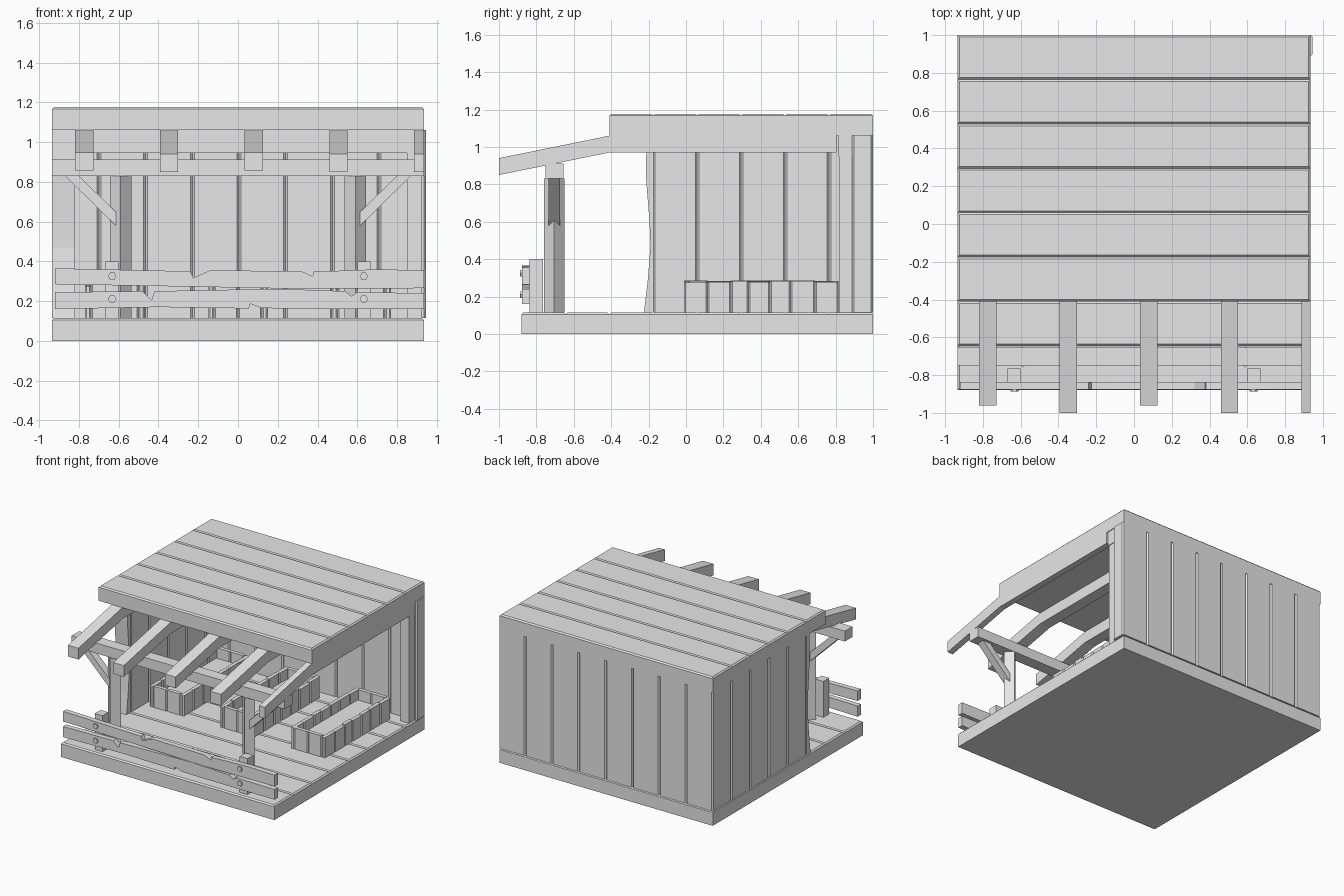
import bpy, bmesh, random
from math import pi
from mathutils import Matrix, Vector

random.seed(4)
if "Cube" in bpy.data.objects:
    bpy.data.objects.remove(bpy.data.objects["Cube"])

grey = bpy.data.materials.new("plain_grey")
grey.use_nodes = True
grey.diffuse_color = (0.8, 0.8, 0.8, 1)
grey.node_tree.nodes["Principled BSDF"].inputs["Base Color"].default_value = (0.8, 0.8, 0.8, 1)


def finish(name, bm):
    bmesh.ops.recalc_face_normals(bm, faces=bm.faces)
    mesh = bpy.data.meshes.new(name)
    bm.to_mesh(mesh)
    bm.free()
    mesh.materials.append(grey)
    ob = bpy.data.objects.new(name, mesh)
    bpy.context.collection.objects.link(ob)
    return ob


def add_box(bm, x, y, z, bevel=0, rule=None):
    """Box between ranges; edges passing the rule get a chamfer."""
    part = bmesh.new()
    bmesh.ops.create_cube(part, size=1)
    for v in part.verts:
        for i, (lo, hi) in enumerate((x, y, z)):
            v.co[i] = hi if v.co[i] > 0 else lo
    if bevel:
        edges = [e for e in part.edges if rule(*[v.co for v in e.verts])]
        bmesh.ops.bevel(part, geom=edges, offset=bevel, segments=1, affect='EDGES')
    temp = bpy.data.meshes.new("temp")
    part.to_mesh(temp)
    part.free()
    bm.from_mesh(temp)
    bpy.data.meshes.remove(temp)


def box(name, x, y, z):
    bm = bmesh.new()
    add_box(bm, x, y, z)
    return finish(name, bm)


def prism(name, outline, axis, lo, hi):
    """Extrude a 2D outline along an axis: x takes (y, z), y takes (x, z)."""
    bm = bmesh.new()
    place = (lambda a, b, t: (t, a, b)) if axis == 'x' else (lambda a, b, t: (a, t, b))
    face = bm.faces.new([bm.verts.new(place(a, b, lo)) for a, b in outline])
    out = bmesh.ops.extrude_face_region(bm, geom=[face])
    shift = Vector(place(0, 0, hi - lo))
    bmesh.ops.translate(bm, vec=shift, verts=[g for g in out["geom"] if isinstance(g, bmesh.types.BMVert)])
    return finish(name, bm)


W = 0.935          # half width
P = 0.235          # plank pitch
FLOOR = 0.115
EAVE = 1.06


def top_edge(a, b):
    return abs(a.z - b.z) < 1e-6 and a.z > (FLOOR - 0.001 if a.z < 0.5 else 1.1)


def upright_edge(a, b):
    return abs(a.z - b.z) > 0.1


# Plank floor and roof
for name, count, z in (("floor", 8, (0, FLOOR)), ("roof", 6, (EAVE, 1.177))):
    bm = bmesh.new()
    for i in range(count):
        add_box(bm, (-W, W), (1 - P * (i + 1), 1 - P * i), z, 0.01, top_edge)
    finish(name, bm)

# Back wall and side wall of upright planks
bm = bmesh.new()
for i in range(8):
    add_box(bm, (-W + P * i, -W + P * (i + 1)), (0.888, 1), (FLOOR, EAVE), 0.01, upright_edge)
finish("back_wall", bm)

bm = bmesh.new()
for i in range(5):
    add_box(bm, (-W, -0.82), (1 - P * (i + 1), 1 - P * i), (FLOOR, EAVE), 0.01, upright_edge)
finish("side_wall", bm)
prism("worn_wall_edge", [(-0.175, FLOOR), (-0.175, EAVE), (-0.21, EAVE), (-0.215, 0.85),
                         (-0.195, 0.6), (-0.19, 0.47), (-0.205, 0.28), (-0.225, FLOOR)], 'x', -W, -0.82)

# Bent rafters, the last one trimmed at the edge
for i in range(5):
    x = -0.82 + 0.4265 * i
    tip = -0.96 if i in (0, 2) else -1.0
    drop = (-0.41 - tip) * 0.203
    prism("rafter", [(0.805, 0.97), (0.805, EAVE), (-0.41, EAVE), (tip, EAVE - drop),
                     (tip, 0.97 - drop), (-0.41, 0.97)], 'x', x, min(x + 0.092, W))

# Ledger, rear corner post and front cross beam
box("ledger", (-0.82, W - 0.005), (0.815, 0.89), (0.945, EAVE))
box("rear_post", (0.85, 0.925), (0.82, 0.89), (FLOOR, 0.945))
box("cross_beam", (-W, W), (-0.75, -0.655), (0.83, 0.912))

for s in (-1, 1):
    # Diamond-set post with a diagonal brace
    bm = bmesh.new()
    bmesh.ops.create_cone(bm, cap_ends=True, segments=4, radius1=0.055, radius2=0.055, depth=0.715,
                          matrix=Matrix.Translation((s * 0.59, -0.705, FLOOR + 0.3575)))
    finish("front_post", bm)
    prism("brace", [(s * a, b) for a, b in ((0.87, 0.83), (0.80, 0.83), (0.60, 0.635), (0.60, 0.565))],
          'y', -0.735, -0.675)
    # Rail stub and bolts
    box("rail_stub", (s * 0.636 - 0.034, s * 0.636 + 0.034), (-0.838, -0.765), (FLOOR, 0.4))
    for z in (0.325, 0.21):
        bm = bmesh.new()
        bmesh.ops.create_cone(bm, cap_ends=True, segments=6, radius1=0.021, radius2=0.021, depth=0.03,
                              matrix=Matrix.Translation((s * 0.633, -0.872, z)) @ Matrix.Rotation(pi / 2, 4, 'X')
                              @ Matrix.Rotation(pi / 6, 4, 'Z'))
        finish("bolt", bm)

# Splintered front rails
prism("upper_rail", [(-0.92, 0.365), (-0.24, 0.35), (-0.225, 0.317), (-0.14, 0.355), (0.32, 0.35),
                     (0.375, 0.325), (0.38, 0.348), (0.7, 0.36), (W, 0.355), (W, 0.265),
                     (0.3, 0.262), (-0.2, 0.272), (-0.92, 0.285)], 'y', -0.877, -0.836)
prism("lower_rail", [(-0.92, 0.245), (-0.48, 0.25), (-0.435, 0.205), (-0.42, 0.25), (0.2, 0.262),
                     (0.54, 0.25), (0.57, 0.225), (0.6, 0.245), (W, 0.24), (W, 0.16), (0.3, 0.162),
                     (0.12, 0.165), (0.06, 0.187), (0.055, 0.163), (-0.4, 0.17), (-0.92, 0.16)],
      'y', -0.877, -0.836)

# Three plank troughs
splits = [-0.01, 0.115, 0.24, 0.335, 0.45, 0.56, 0.69, 0.815]
H, T = 0.15, 0.03
for cx in (-0.62, 0, 0.62):
    bm = bmesh.new()
    for a, b in zip(splits, splits[1:]):
        for s in (-1, 1):
            x = sorted((cx + s * H, cx + s * (H - T)))
            add_box(bm, x, (a, b), (FLOOR, 0.28 + random.uniform(-0.006, 0.006)), 0.008, upright_edge)
    for y in (splits[0], splits[-1] - T):
        for k in (-1, 0):
            x = (cx + k * (H - T), cx + (k + 1) * (H - T))
            add_box(bm, x, (y, y + T), (FLOOR, 0.283), 0.008, upright_edge)
    add_box(bm, (cx - H + T, cx + H - T), (0.02, 0.785), (FLOOR, 0.2))
    finish("trough", bm)
